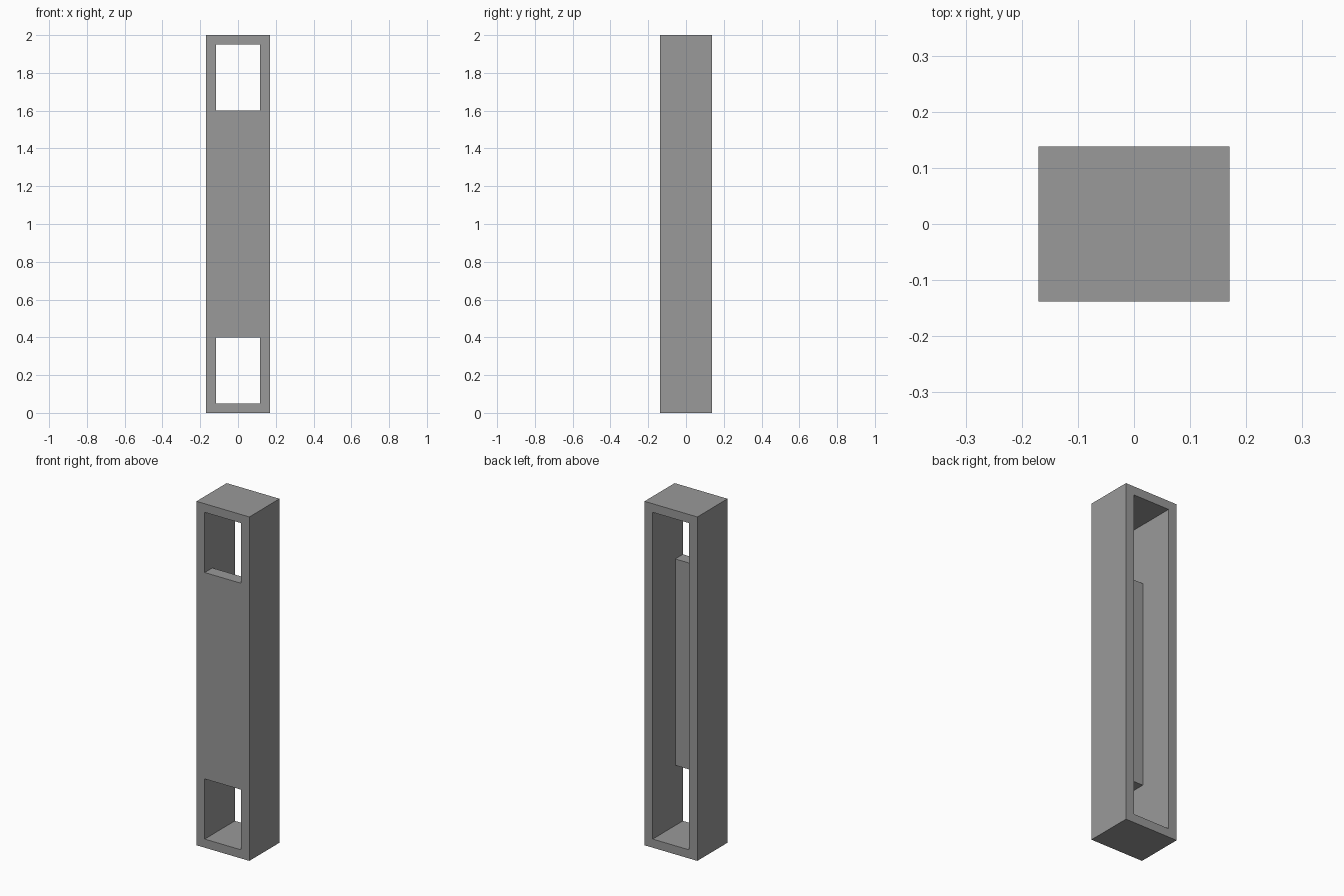
import bpy

if "Cube" in bpy.data.objects:
    bpy.data.objects.remove(bpy.data.objects["Cube"])

W, D, H = 0.34, 0.277, 2.0      # outer size
WALL = 0.053                    # side, top and bottom walls
PANEL = 0.07                    # front panel thickness
WINDOW = 0.35                   # height of each front opening

grey = bpy.data.materials.new("grey")
grey.diffuse_color = (0.32, 0.32, 0.32, 1)
grey.use_nodes = True
grey.node_tree.nodes["Principled BSDF"].inputs["Base Color"].default_value = grey.diffuse_color


def box(name, lo, hi):
    """Axis-aligned box between two corners."""
    bpy.ops.mesh.primitive_cube_add(size=1)
    ob = bpy.context.object
    ob.name = name
    for v in ob.data.vertices:
        v.co = [(a + b) / 2 + c * (b - a) for a, b, c in zip(lo, hi, v.co)]
    ob.data.materials.append(grey)
    return ob


def cut(target, cutter):
    """Subtract the cutter and remove it."""
    cutter.hide_render = True
    mod = target.modifiers.new("cut", 'BOOLEAN')
    mod.operation = 'DIFFERENCE'
    mod.solver = 'EXACT'
    mod.object = cutter
    bpy.context.view_layer.objects.active = target
    bpy.ops.object.modifier_apply(modifier=mod.name)
    bpy.data.objects.remove(cutter, do_unlink=True)


# Tall rectangular housing
housing = box("housing", (-W / 2, -D / 2, 0), (W / 2, D / 2, H))

# Full-height cavity open at the back, leaving the front panel
ix = W / 2 - WALL
cut(housing, box("cavity_cutter", (-ix, -D / 2 + PANEL, 0.05), (ix, D, H - 0.05)))

# Openings through the front panel at the bottom and the top
for z in (0.05, H - 0.05 - WINDOW):
    cut(housing, box("window_cutter", (-ix, -D, z), (ix, 0, z + WINDOW)))
